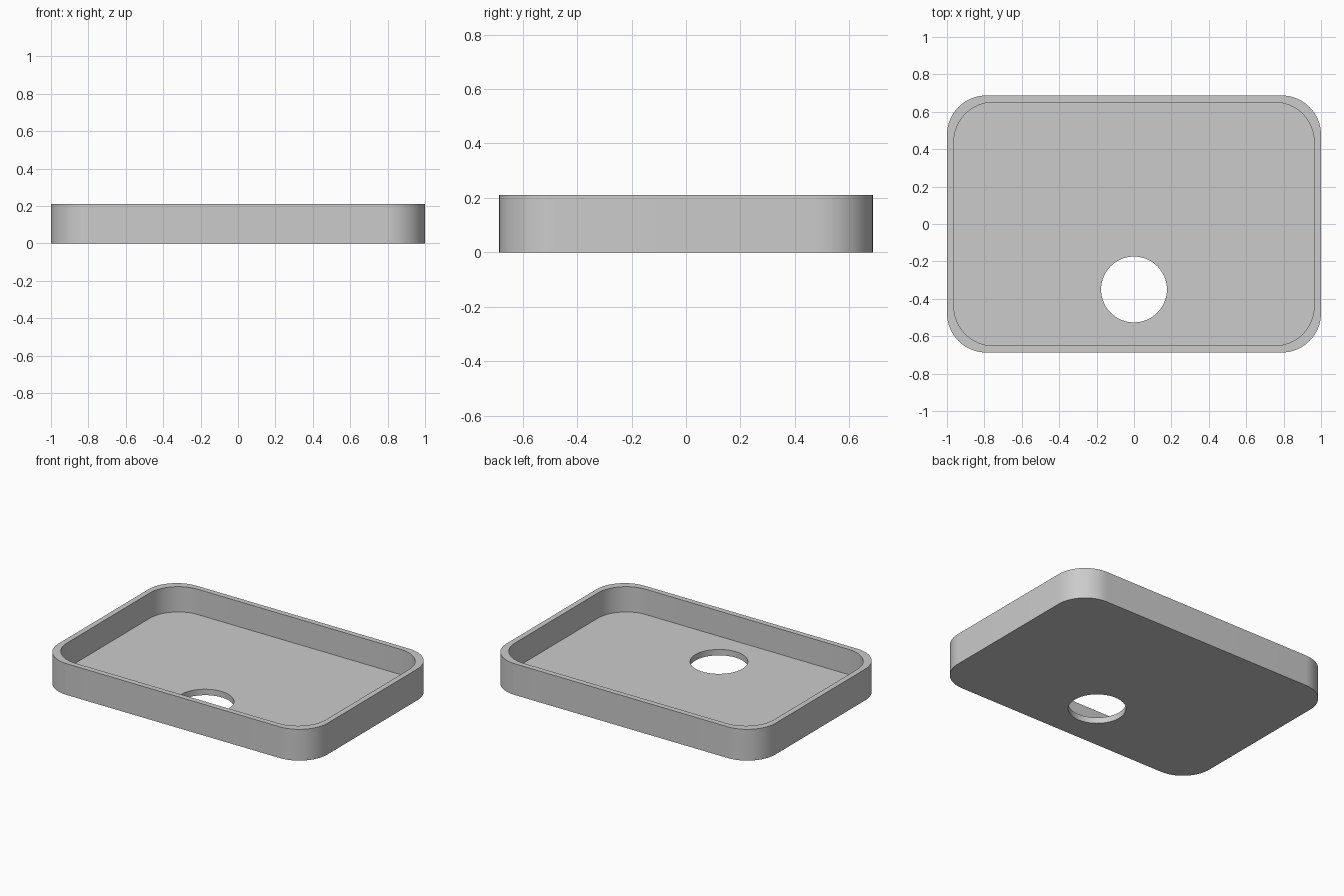
import bpy, bmesh
from math import cos, sin, pi, radians

HALF_X, HALF_Y, HEIGHT = 1.0, 0.687, 0.21
WALL, FLOOR, CORNER = 0.037, 0.04, 0.21
HOLE_Y, HOLE_R = -0.35, 0.176

cube = bpy.data.objects.get("Cube")
if cube:
    bpy.data.objects.remove(cube, do_unlink=True)

grey = bpy.data.materials.new("light grey")
grey.use_nodes = True
colour = (0.6, 0.6, 0.6, 1)
grey.diffuse_color = colour
grey.node_tree.nodes["Principled BSDF"].inputs["Base Color"].default_value = colour

bm = bmesh.new()


def rounded_loop(inset, z, steps=16):
    """Ring of vertices around a rounded rectangle."""
    cx, cy = HALF_X - inset - CORNER, HALF_Y - inset - CORNER
    ring = []
    for q, (sx, sy) in enumerate([(1, 1), (-1, 1), (-1, -1), (1, -1)]):
        for i in range(steps + 1):
            a = (q + i / steps) * pi / 2
            ring.append(bm.verts.new((sx * cx + CORNER * cos(a), sy * cy + CORNER * sin(a), z)))
    return ring


def circle_loop(z, steps=64):
    return [bm.verts.new((HOLE_R * cos(2 * pi * i / steps),
                          HOLE_Y + HOLE_R * sin(2 * pi * i / steps), z)) for i in range(steps)]


def bridge(a, b):
    for i in range(len(a)):
        j = (i + 1) % len(a)
        bm.faces.new((a[i], a[j], b[j], b[i]))


def fill_between(outer, hole):
    """Flat floor face pierced by the round hole."""
    edges = [bm.edges.get((r[i - 1], r[i])) for r in (outer, hole) for i in range(len(r))]
    bmesh.ops.triangle_fill(bm, edges=edges, use_beauty=True, use_dissolve=False)


# Outer wall, rim and inner wall
base = rounded_loop(0, 0)
rim_outer = rounded_loop(0, HEIGHT)
rim_inner = rounded_loop(WALL, HEIGHT)
floor_edge = rounded_loop(WALL, FLOOR)
for lower, upper in [(base, rim_outer), (rim_outer, rim_inner), (rim_inner, floor_edge)]:
    bridge(lower, upper)

# Floor slab with its round hole
hole_bottom, hole_top = circle_loop(0), circle_loop(FLOOR)
bridge(hole_bottom, hole_top)
fill_between(base, hole_bottom)
fill_between(floor_edge, hole_top)
bmesh.ops.recalc_face_normals(bm, faces=bm.faces)

mesh = bpy.data.meshes.new("tray")
bm.to_mesh(mesh)
bm.free()
mesh.materials.append(grey)
tray = bpy.data.objects.new("tray", mesh)
bpy.context.collection.objects.link(tray)

# Smooth corners, crisp rims
bpy.ops.object.select_all(action="DESELECT")
tray.select_set(True)
bpy.context.view_layer.objects.active = tray
bpy.ops.object.shade_smooth_by_angle(angle=radians(30))
